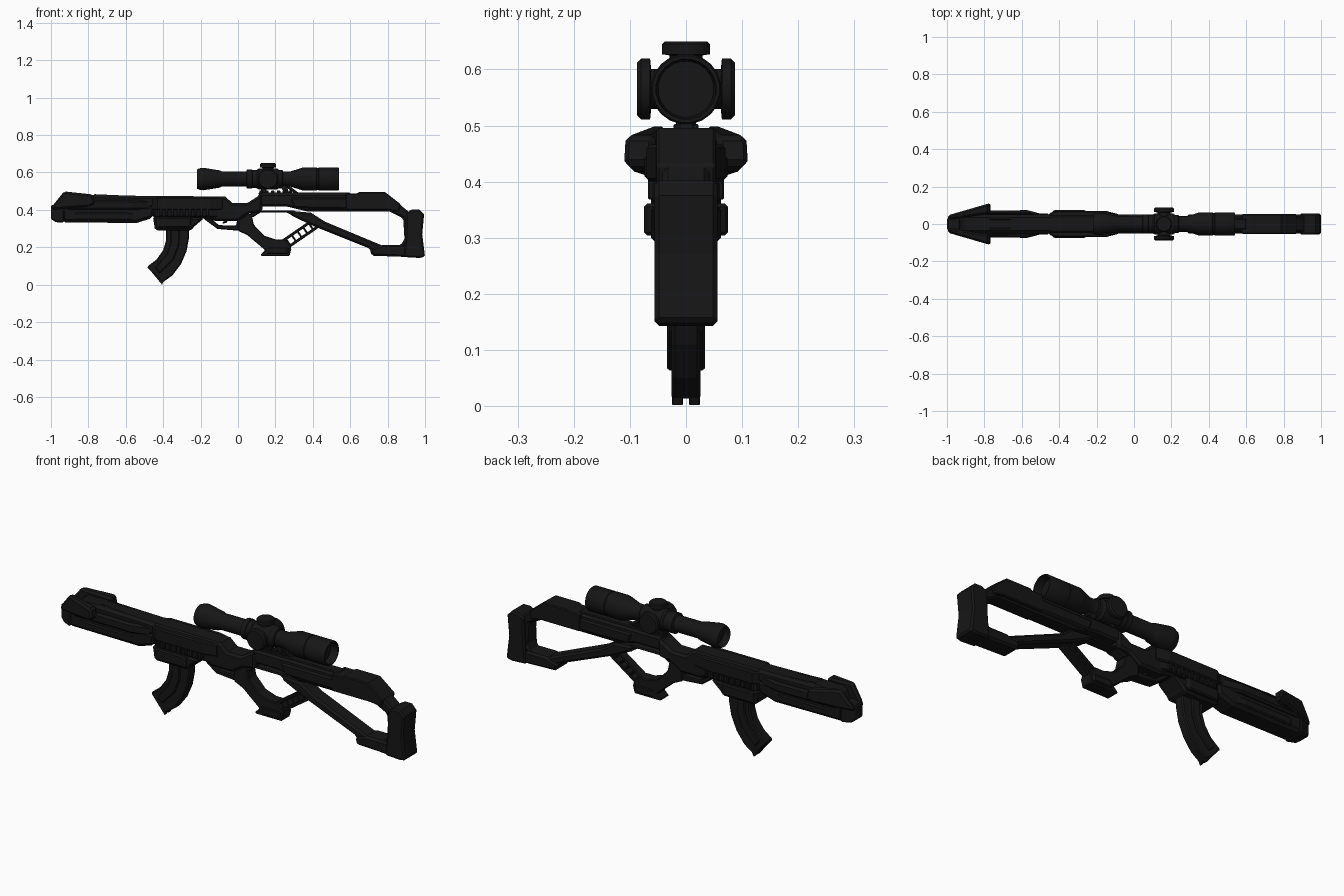
import bpy, bmesh, math
from mathutils import Matrix, Vector

black = bpy.data.materials.new("matte_black")
black.diffuse_color = (0.008, 0.008, 0.008, 1)


def finish(name, bm, bevel=0.0, mirror=False, smooth=False):
    bmesh.ops.recalc_face_normals(bm, faces=bm.faces[:])
    me = bpy.data.meshes.new(name)
    if smooth:
        for f in bm.faces:
            f.smooth = True
    bm.to_mesh(me)
    bm.free()
    if smooth:
        me.set_sharp_from_angle(angle=math.radians(32))
    me.materials.append(black)
    ob = bpy.data.objects.new(name, me)
    bpy.context.collection.objects.link(ob)
    if bevel:
        m = ob.modifiers.new("chamfer", 'BEVEL')
        m.width, m.segments = bevel, 1
        m.limit_method, m.angle_limit = 'ANGLE', math.radians(50)
    if mirror:
        m = ob.modifiers.new("mirror", 'MIRROR')
        m.use_axis = (False, True, False)
    return ob


def shell(low, high):
    """Closed prism between two matching point loops."""
    bm = bmesh.new()
    a = [bm.verts.new(p) for p in low]
    b = [bm.verts.new(p) for p in high]
    bm.faces.new(a)
    bm.faces.new(b)
    for i in range(len(a)):
        j = (i + 1) % len(a)
        bm.faces.new((a[i], a[j], b[j], b[i]))
    return bm


def side(name, pts, half, bevel=0.008, inner=None):
    """Side (x, z) profile; half widths may be functions of x. With inner: mirrored pair."""
    f = half if callable(half) else lambda x: half
    if inner is None:
        g = lambda x: -f(x)
    else:
        g = inner if callable(inner) else lambda x: inner
    return finish(name, shell([(x, g(x), z) for x, z in pts], [(x, f(x), z) for x, z in pts]),
                  bevel, inner is not None)


def plan(name, pts, z0, z1, bevel=0.006):
    """Plan (x, y) profile raised in z, mirrored to both sides."""
    return finish(name, shell([(x, y, z0) for x, y in pts], [(x, y, z1) for x, y in pts]), bevel, True)


def box(x0, x1, z0, z1):
    return [(x0, z0), (x1, z0), (x1, z1), (x0, z1)]


def lathe(name, prof, origin, axis, n=20, mirror=False):
    """Revolve (distance along axis, radius) points."""
    rot = Vector((0, 0, 1)).rotation_difference(Vector(axis)).to_matrix().to_4x4()
    bm = bmesh.new()
    rings = [[bm.verts.new((r * math.cos(2 * math.pi * (k + .5) / n), r * math.sin(2 * math.pi * (k + .5) / n), d))
              for k in range(n)] for d, r in prof]
    for a, b in zip(rings, rings[1:]):
        for k in range(n):
            bm.faces.new((a[k], a[(k + 1) % n], b[(k + 1) % n], b[k]))
    bm.faces.new(rings[0])
    bm.faces.new(rings[-1])
    bm.transform(Matrix.Translation(origin) @ rot)
    return finish(name, bm, 0, mirror, True)


# Front shroud and muzzle
side("shroud_lower", [(-.94, .333), (-.54, .33), (-.455, .358), (-.44, .42), (-.94, .42)], .055, .015)
side("muzzle_nose", [(-1, .352), (-.975, .334), (-.93, .333), (-.93, .43), (-1, .425)],
     lambda x: .03 + (x + 1) * .4, .006)
side("shroud_upper", [(-.93, .41), (-.42, .41), (-.42, .473), (-.77, .48), (-.9, .475)], .05, .014)
lathe("barrel", [(0, .02), (.1, .02)], (-1, 0, .4), (1, 0, 0), 12)
side("muzzle_fin", [(-1, .4), (-.985, .43), (-.93, .499), (-.775, .482), (-.765, .43), (-.8, .418), (-.94, .405)],
     lambda x: .045 + (x + 1) * .29, .01, lambda x: .02 + (x + 1) * .16)
plan("side_wedge", [(-.94, .045), (-.9, .07), (-.57, .074), (-.46, .045)], .40, .452, .01)
plan("lower_wedge", [(-.9, .045), (-.86, .062), (-.6, .062), (-.5, .045)], .345, .385)
side("upper_rib", [(-.77, .472), (-.77, .484), (-.5, .472), (-.46, .46)], .036, .004, .02)

# Receiver
side("receiver", [(-.46, .36), (-.17, .355), (-.12, .34), (.0, .34), (.06, .38), (.13, .39), (.13, .487),
                  (.05, .437), (-.03, .437), (-.07, .472), (-.46, .474)], .05, .012)
plan("receiver_side", [(-.47, .04), (-.43, .07), (-.15, .07), (-.08, .052), (-.08, .04)], .40, .466, .01)
plan("rib_panel", [(-.45, .045), (-.43, .06), (-.14, .06), (-.1, .045)], .362, .402, .004)
for i in range(9):
    x = -.42 + i * .031
    plan("cooling_rib_%d" % i, [(x, .05), (x, .068), (x + .016, .068), (x + .016, .05)], .368, .41, .003)

# Magazine well and curved magazine
side("magazine_well", [(-.455, .365), (-.445, .30), (-.43, .29), (-.25, .29), (-.235, .31), (-.18, .357)], .062, .01)
plan("well_collar", [(-.44, .05), (-.43, .075), (-.26, .075), (-.245, .05)], .304, .361)
mag = [(-.385, .3), (-.385, .235), (-.4, .185), (-.435, .135), (-.487, .095), (-.406, .01),
       (-.35, .05), (-.305, .11), (-.275, .18), (-.262, .25), (-.262, .3)]
side("magazine", mag, .026, .006)
side("magazine_rib", [(-.36, .3), (-.362, .22), (-.382, .165), (-.445, .09), (-.418, .06),
                      (-.345, .135), (-.315, .21), (-.312, .3)], .034, .005)
for s in (-1, 1):
    side("magazine_base", [(-.48, .09), (-.47, .1), (-.397, .02), (-.406, .0)], .025, .002, .005) if s > 0 else None

# Trigger guard, trigger
side("trigger_guard", [(-.19, .357), (-.11, .298), (.01, .288), (.03, .34), (-.005, .345), (-.01, .317),
                       (-.1, .318), (-.135, .345), (-.14, .36)], .028, .005)
side("trigger", [(-.09, .36), (-.075, .34), (-.085, .327), (-.06, .33), (-.05, .36)], .012, .003)

# Thumbhole grip
side("grip", [(0, .35), (0, .288), (.05, .265), (.145, .185), (.12, .16), (.125, .153), (.275, .153), (.285, .19),
              (.275, .225), (.25, .242), (.2, .242), (.14, .262), (.085, .32), (.075, .365), (.05, .385)],
     .034, .01)
plan("grip_base", [(.15, 0), (.15, .03), (.17, .042), (.26, .042), (.275, .03), (.275, 0)], .165, .2, .004)

# Slotted strut between grip and stock
a, b = Vector((.25, .215)), Vector((.41, .325))
d = (b - a).normalized()
n = Vector((-d.y, d.x))


def beam(name, p, q, w, half):
    t = (q - p).normalized()
    m = Vector((-t.y, t.x)) * w / 2
    side(name, [tuple(v) for v in (p - m, q - m, q + m, p + m)], half, .003)


for k, o in (("upper", .022), ("lower", -.022)):
    beam("strut_rail_" + k, a + n * o, b + n * o, .015, .022)
for i in range(5):
    p = a + d * (.022 + i * .037)
    beam("strut_rung_%d" % i, p - n * .022, p + n * .022, .01, .02)

# Skeleton stock: top rail, butt and lower bar in one open loop
side("stock_frame", [(.1, .418), (.1, .475), (.13, .487), (.64, .487), (.79, .487), (.87, .425), (.91, .392),
                     (.96, .392), (.98, .27), (.97, .15), (.715, .155), (.705, .193), (.4, .315), (.28, .372),
                     (.28, .395), (.39, .385), (.465, .337), (.775, .208), (.87, .211), (.89, .245), (.883, .355),
                     (.81, .392), (.37, .392), (.26, .418)], .042, .01)
side("slot_bar", [(.05, .37), (.1, .397), (.3, .397), (.4, .34), (.33, .35), (.26, .386), (.12, .386), (.08, .36)],
     .03, .005)
side("rail_side", [(.3, .41), (.6, .405), (.6, .465), (.28, .465)], .05, .008)
side("cheek_rest", [(.575, .4), (.575, .488), (.64, .488), (.645, .496), (.785, .496), (.87, .43), (.86, .39),
                    (.8, .4)], .053, .012)
side("butt_pad", [(.9, .385), (.93, .402), (.97, .402), (.995, .375), (.985, .27), (1, .15), (.97, .143),
                  (.885, .148), (.895, .25)], .056, .008)
side("stock_toe", [(.715, .155), (.705, .19), (.775, .213), (.91, .213), (.91, .148)], .05, .01)

# Scope rail and mounts
side("scope_rail", box(.11, .6, .478, .492), .028, .004)
for i in range(6):
    x = .115 + i * .031
    side("rail_tooth_%d" % i, box(x, x + .018, .488, .503), .022, .002)
for i, x in enumerate((.1, .215)):
    side("mount_post_%d" % i, [(x + .03, .49), (x + .055, .49), (x + .045, .545), (x + .005, .545)], .018, .004)
    lathe("mount_ring_%d" % i, [(0, .046), (.004, .05), (.026, .05), (.03, .046)], (x - .005, 0, .565), (1, 0, 0))
side("mount_brace", [(.3, .49), (.325, .49), (.26, .54), (.23, .54)], .014, .003)

# Scope body and turrets
lathe("scope_body", [(.03, .038), (.01, .048), (0, .052), (.02, .06), (.035, .061), (.12, .047), (.135, .041),
                     (.29, .041), (.292, .049), (.32, .049), (.33, .056), (.43, .056), (.44, .049), (.46, .041),
                     (.5, .041), (.56, .06), (.57, .063), (.64, .063), (.642, .06), (.65, .06), (.652, .063),
                     (.755, .063), (.76, .06), (.76, .054), (.72, .05)], (-.22, 0, .565), (1, 0, 0))
lathe("focus_ring", [(0, .045), (.004, .052), (.03, .052), (.034, .045)], (.045, 0, .565), (1, 0, 0))
lathe("top_turret", [(0, .03), (.06, .03), (.062, .043), (.08, .043), (.085, .038)], (.16, 0, .565), (0, 0, 1))
lathe("side_turret", [(0, .036), (.062, .036), (.064, .055), (.08, .055), (.087, .048)], (.16, 0, .565),
      (0, 1, 0), 20, True)
